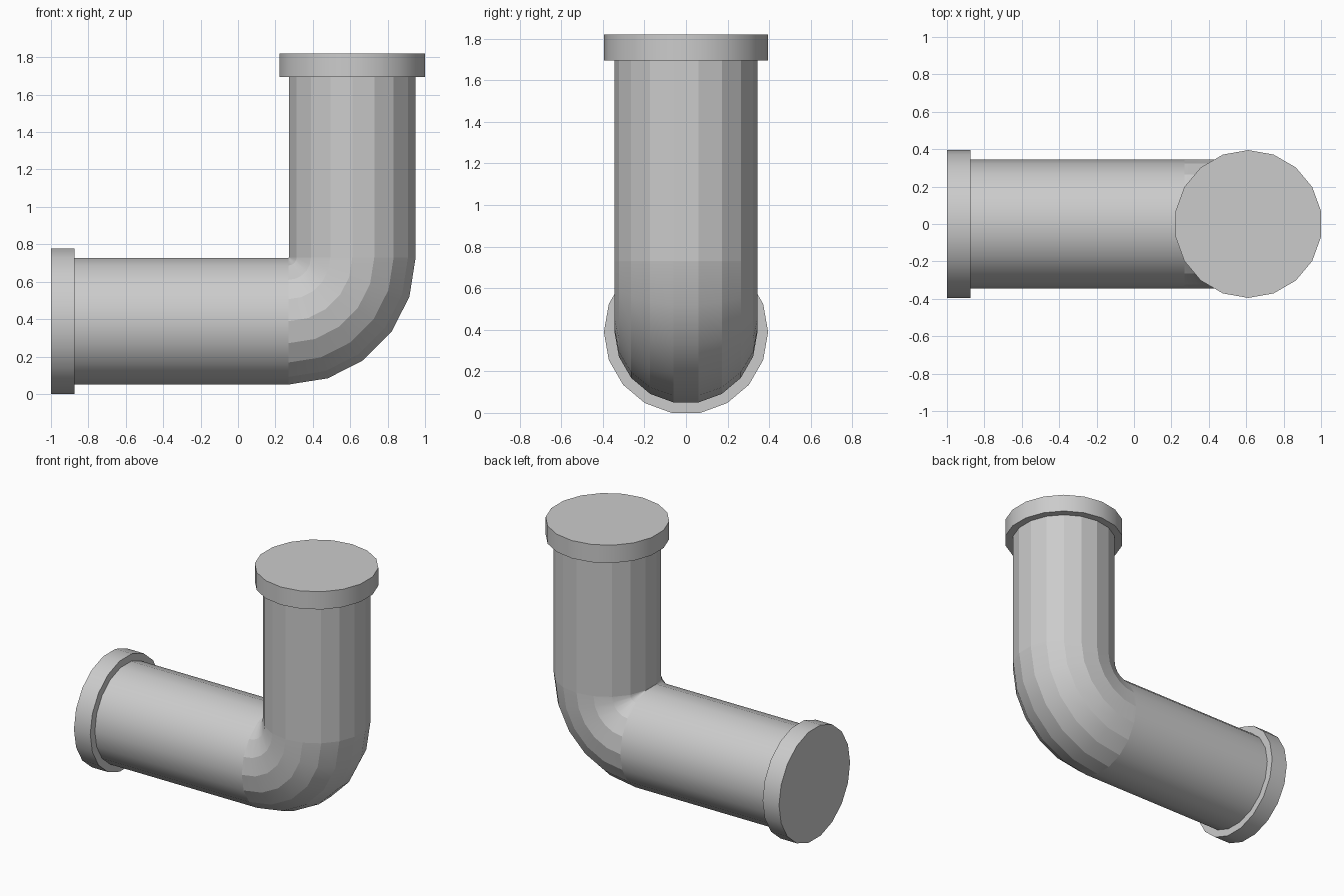
import bpy, bmesh
from math import sin, cos, radians

if "Cube" in bpy.data.objects:
    bpy.data.objects.remove(bpy.data.objects["Cube"])

SIDES = 18
R_PIPE, R_FLANGE = 0.344, 0.395
ZC, XC = 0.389, 0.611          # axes of horizontal and vertical runs
BX, BZ = 0.27, 0.73            # bend pivot
R_BEND = XC - BX


def tube(name, stations, radius, caps=False, smooth=None):
    """Sweep a ring through (x, z, heading in degrees) stations in the XZ plane."""
    bm = bmesh.new()
    rings = []
    for x, z, heading in stations:
        a = radians(heading)
        ring = []
        for k in range(SIDES):
            t = radians(10 + k * 360 / SIDES)
            n = radius * cos(t)
            ring.append(bm.verts.new((x - sin(a) * n, radius * sin(t), z + cos(a) * n)))
        rings.append(ring)
    for r0, r1 in zip(rings, rings[1:]):
        for k in range(SIDES):
            j = (k + 1) % SIDES
            bm.faces.new((r0[k], r1[k], r1[j], r0[j]))
    if caps:
        bm.faces.new(rings[0])
        bm.faces.new(rings[-1][::-1])
    bmesh.ops.recalc_face_normals(bm, faces=bm.faces)
    me = bpy.data.meshes.new(name)
    bm.to_mesh(me)
    bm.free()
    ob = bpy.data.objects.new(name, me)
    bpy.context.collection.objects.link(ob)
    if smooth:
        bpy.ops.object.select_all(action='DESELECT')
        ob.select_set(True)
        bpy.context.view_layer.objects.active = ob
        bpy.ops.object.shade_smooth_by_angle(angle=radians(smooth))
    return ob


# End flanges
tube("side_flange", [(-1, ZC, 0), (-0.873, ZC, 0)], R_FLANGE, caps=True, smooth=30)
tube("top_flange", [(XC, 1.695, 90), (XC, 1.82, 90)], R_FLANGE, caps=True, smooth=30)

# Straight runs: smooth horizontal, faceted vertical
tube("horizontal_pipe", [(-0.873, ZC, 0), (BX, ZC, 0)], R_PIPE, smooth=30)
tube("vertical_pipe", [(XC, BZ, 90), (XC, 1.695, 90)], R_PIPE)

# Elbow in five steps, smooth along the bend but creased between strips
tube("elbow",
     [(BX + R_BEND * sin(radians(18 * i)), BZ - R_BEND * cos(radians(18 * i)), 18 * i)
      for i in range(6)], min(R_PIPE, R_BEND + 0.003), smooth=18.5)
